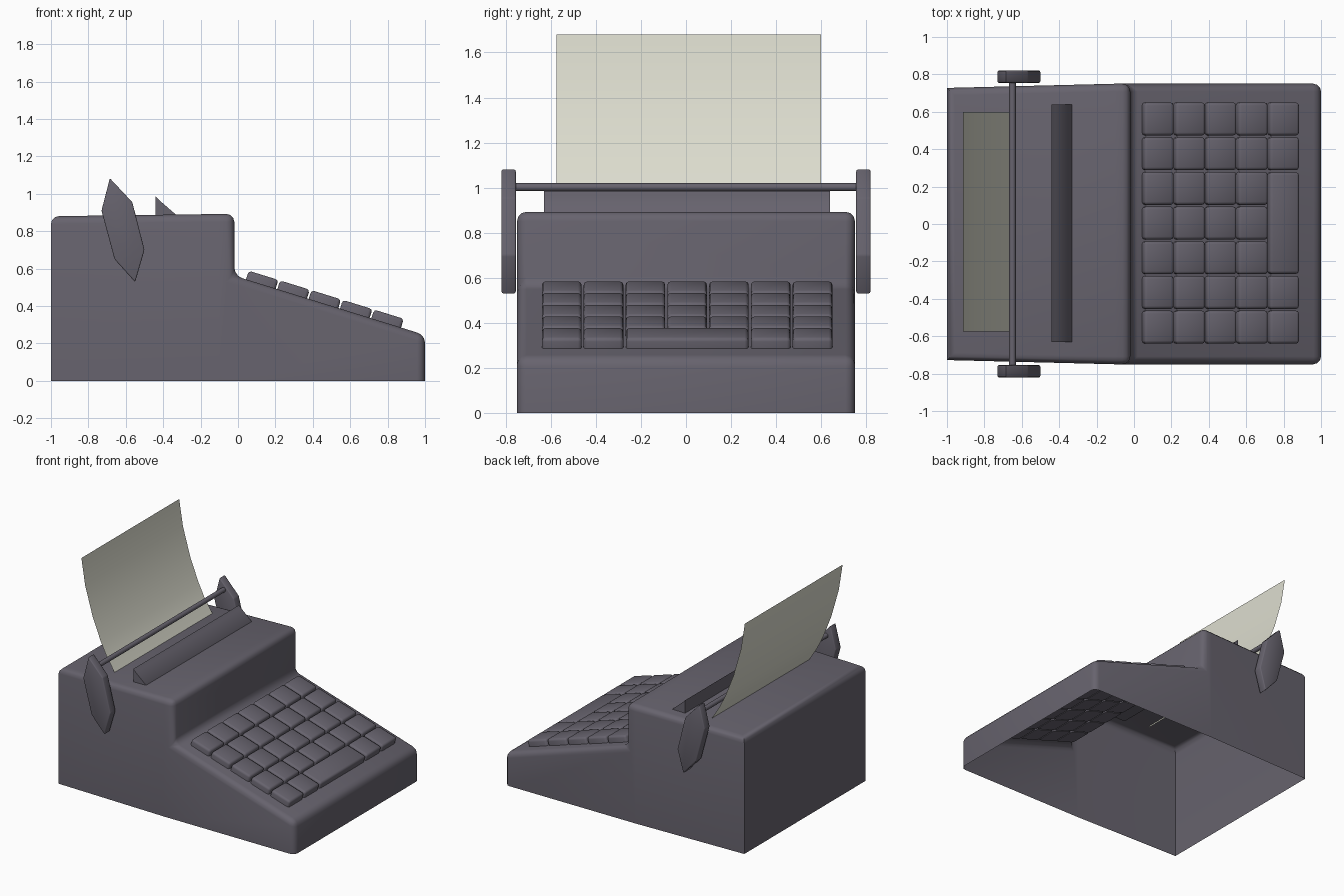
import bpy, bmesh, math
from mathutils import Matrix, Vector

if "Cube" in bpy.data.objects:
    bpy.data.objects.remove(bpy.data.objects["Cube"])


def material(name, rgb):
    m = bpy.data.materials.new(name)
    m.diffuse_color = (*rgb, 1)
    m.use_nodes = True
    m.node_tree.nodes["Principled BSDF"].inputs["Base Color"].default_value = m.diffuse_color
    return m


GREY = material("dark_grey", (0.135, 0.125, 0.155))
PAPER = material("cream_paper", (0.72, 0.72, 0.62))


def finish(bm, name, mat, angle=60):
    me = bpy.data.meshes.new(name)
    bm.to_mesh(me)
    bm.free()
    ob = bpy.data.objects.new(name, me)
    bpy.context.collection.objects.link(ob)
    me.materials.append(mat)
    bpy.ops.object.select_all(action='DESELECT')
    ob.select_set(True)
    bpy.context.view_layer.objects.active = ob
    bpy.ops.object.shade_smooth_by_angle(angle=math.radians(angle))
    return ob


def prism(profile, y0, y1):
    """Extrude an x-z outline from y0 to y1."""
    bm = bmesh.new()
    f = bm.faces.new([bm.verts.new((x, y0, z)) for x, z in profile])
    r = bmesh.ops.extrude_face_region(bm, geom=[f])
    moved = [v for v in r['geom'] if isinstance(v, bmesh.types.BMVert)]
    bmesh.ops.translate(bm, vec=(0, y1 - y0, 0), verts=moved)
    bmesh.ops.recalc_face_normals(bm, faces=bm.faces)
    return bm


# Housing: stepped shell, rounded edges, open underneath
bm = prism([(-1, 0), (-1, 0.88), (-0.02, 0.893), (-0.02, 0.562), (1, 0.245), (1, 0)], -0.75, 0.75)
edges = []
for e in bm.edges:
    a, b = (v.co for v in e.verts)
    on_floor = a.z < 0.01 and b.z < 0.01
    back_corner = a.x < -0.99 and b.x < -0.99 and abs(a.z - b.z) > 0.1
    if not (on_floor or back_corner):
        edges.append(e)
bmesh.ops.bevel(bm, geom=edges, offset=0.042, segments=3, profile=0.5, affect='EDGES')
bmesh.ops.delete(bm, geom=[f for f in bm.faces if all(v.co.z < 0.001 for v in f.verts)],
                 context='FACES')
bmesh.ops.bisect_plane(bm, geom=bm.verts[:] + bm.edges[:] + bm.faces[:],
                       plane_co=(-0.1, 0, 0), plane_no=(1, 0, 0))
for v in bm.verts:  # rear tapers slightly
    if v.co.x < -0.1:
        v.co.y *= 1 - 0.03 * (-0.1 - v.co.x) / 0.9
finish(bm, "housing", GREY, 50)

# Keys: rounded blocks standing square to the sloping deck
SLOPE = math.atan2(0.31, 1.0)
TILT = Matrix.Translation((0, 0, 0.556)) @ Matrix.Rotation(SLOPE, 4, 'Y')


def key(name, row, y, width):
    bm = bmesh.new()
    bmesh.ops.create_cube(bm, size=1)
    bmesh.ops.scale(bm, vec=(0.166, width, 0.07), verts=bm.verts)
    rim = [e for e in bm.edges if any(v.co.z > 0 for v in e.verts)]
    bmesh.ops.bevel(bm, geom=rim, offset=0.016, segments=2, profile=0.5, affect='EDGES')
    u = 0.128 + row * 0.1755
    bmesh.ops.translate(bm, vec=(u, y, 0.013), verts=bm.verts)
    bmesh.ops.transform(bm, matrix=TILT, verts=bm.verts)
    finish(bm, name, GREY, 80)


PITCH = 0.1855
for row in range(5):
    for col in range(-3, 4):
        if row == 4 and abs(col) < 2:
            continue
        key(f"key_{row}_{col + 3}", row, 0.005 + col * PITCH, 0.176)
key("space_bar", 4, 0.005, PITCH * 2 + 0.172)

# Paper rest: low wedge on top of the housing
finish(prism([(-0.44, 0.87), (-0.44, 0.985), (-0.42, 0.965), (-0.33, 0.887), (-0.33, 0.87)],
             -0.63, 0.64), "paper_rest", GREY, 50)

# Platen rod
bm = bmesh.new()
bmesh.ops.create_cone(bm, cap_ends=True, segments=12, radius1=0.018, radius2=0.018, depth=1.54)
bmesh.ops.rotate(bm, matrix=Matrix.Rotation(math.pi / 2, 3, 'X'), verts=bm.verts)
bmesh.ops.translate(bm, vec=(-0.65, 0, 1.002), verts=bm.verts)
finish(bm, "platen_rod", GREY)

# End levers: six-sided blades on both ends of the rod
BLADE = [(-0.685, 1.083), (-0.565, 0.955), (-0.5, 0.70), (-0.55, 0.528), (-0.66, 0.65), (-0.73, 0.91)]
for side, name in ((-1, "lever_front"), (1, "lever_back")):
    bm = prism(BLADE, side * 0.755, side * 0.82)
    bmesh.ops.bevel(bm, geom=bm.edges[:], offset=0.007, segments=2, profile=0.5, affect='EDGES')
    finish(bm, name, GREY, 60)

# Paper: one curved sheet
bm = bmesh.new()
path = [(-0.915, 1.68), (-0.883, 1.48), (-0.82, 1.26), (-0.75, 1.085), (-0.70, 0.985), (-0.62, 0.86)]
rows = [[bm.verts.new((x, y, z)) for y in (-0.575, 0.60)] for x, z in path]
for a, b in zip(rows, rows[1:]):
    bm.faces.new((a[0], b[0], b[1], a[1]))
finish(bm, "paper", PAPER, 60)
